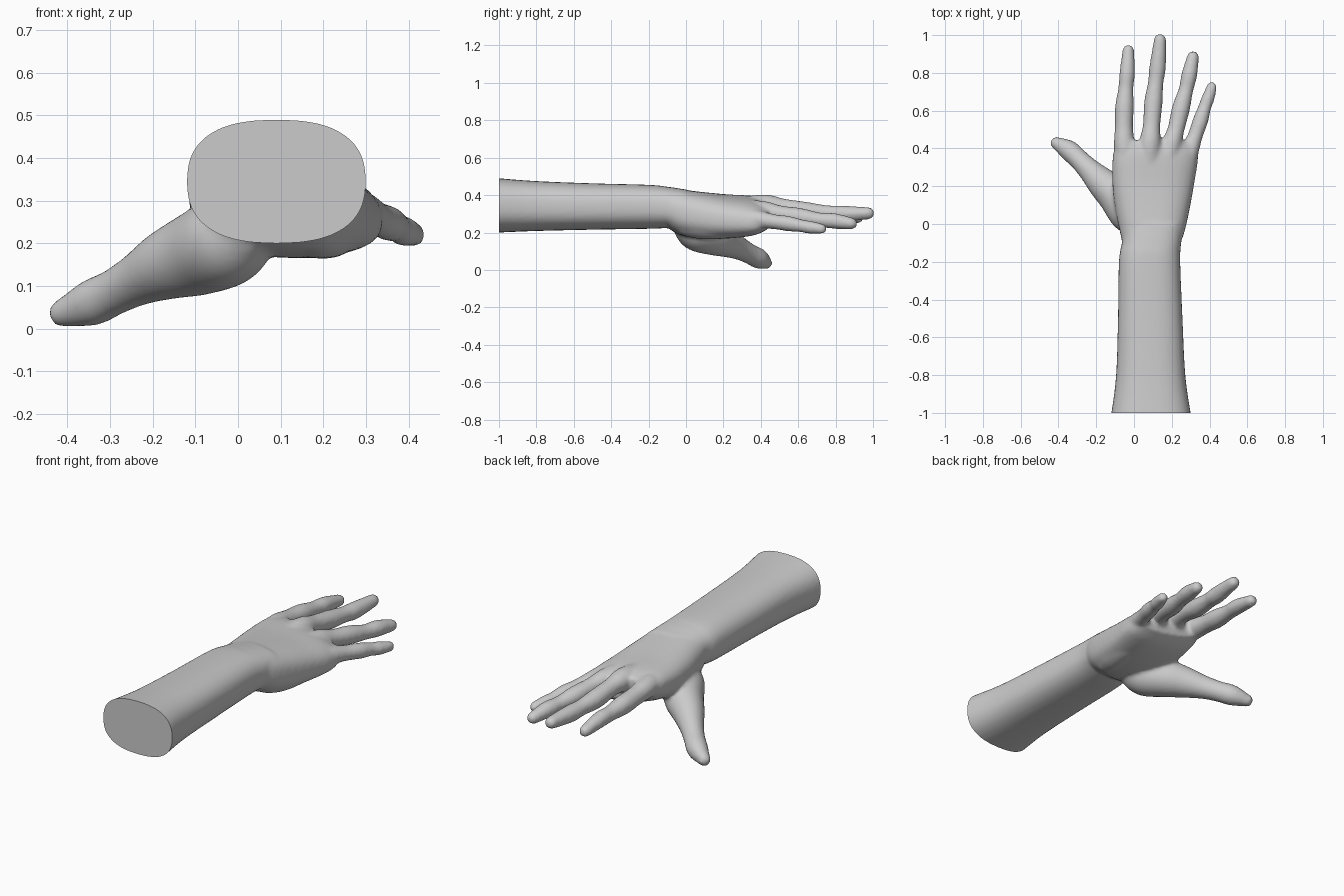
import bpy, bmesh, math
from mathutils import Vector

cube = bpy.data.objects.get("Cube")
if cube:
    bpy.data.objects.remove(cube)

skin = bpy.data.materials.new("plain_grey")
skin.use_nodes = True
GREY = (0.6, 0.6, 0.6, 1)
skin.diffuse_color = GREY
skin.node_tree.nodes["Principled BSDF"].inputs["Base Color"].default_value = GREY

SIDES = 32
bm = bmesh.new()


def spline(rows, steps=5):
    """Smooth curve through rows of numbers."""
    pts = [Vector(r) for r in rows]
    pts = [2 * pts[0] - pts[1]] + pts + [2 * pts[-1] - pts[-2]]
    out = []
    for a, b, c, d in zip(pts, pts[1:], pts[2:], pts[3:]):
        for i in range(steps):
            t = i / steps
            out.append(0.5 * (2 * b + (c - a) * t + (2 * a - 5 * b + 4 * c - d) * t**2
                              + (3 * b - a - 3 * c + d) * t**3))
    return out + [pts[-2]]


def skin_rings(rings):
    """Closed tube through rings of points."""
    loops = [[bm.verts.new(p) for p in ring] for ring in rings]
    for a, b in zip(loops, loops[1:]):
        for i in range(SIDES):
            j = (i + 1) % SIDES
            bm.faces.new((a[i], a[j], b[j], b[i]))
    bm.faces.new(loops[0][::-1])
    bm.faces.new(loops[-1])


def oval(cx, y, cz, w, h, tilt, power):
    ring = []
    for i in range(SIDES):
        a = math.tau * i / SIDES
        c, s = math.cos(a), math.sin(a)
        x = w * math.copysign(abs(c) ** (2 / power), c)
        z = h * math.copysign(abs(s) ** (2 / power), s)
        ring.append((cx + x, y, cz + z + x * tilt))
    return ring


def body(rows, power):
    """Loft from rows of y, left edge, right edge, bottom, top, tilt."""
    skin_rings([oval((l + r) / 2, y, (b + t) / 2, (r - l) / 2, (t - b) / 2, k, power)
                for y, l, r, b, t, k in spline(rows)])


def digit(rows):
    """Round tube from rows of x, y, z, radius, with a rounded tip."""
    path = spline(rows)
    rings = []
    for i, p in enumerate(path):
        q, o = path[min(i + 1, len(path) - 1)], path[max(i - 1, 0)]
        turn = (q - o).xyz.to_track_quat('Z', 'Y')
        rings.append([p.xyz + turn @ Vector((math.cos(a) * p.w, math.sin(a) * p.w, 0))
                      for a in (math.tau * k / SIDES for k in range(SIDES))])
    tip, r = path[-1].xyz, path[-1].w
    ahead = turn @ Vector((0, 0, r))
    for a in (0.4, 0.8, 1.2):
        rings.append([tip + (v - tip) * math.cos(a) + ahead * math.sin(a) for v in rings[len(path) - 1]])
    skin_rings(rings)


# Forearm
body([(-1.05, -.13, .31, .2, .495, 0), (-1, -.12, .3, .2, .49, 0),
      (-.8, -.095, .272, .208, .475, 0), (-.5, -.085, .257, .215, .463, 0),
      (-.2, -.08, .245, .22, .455, 0), (-.1, -.064, .25, .225, .445, 0),
      (0, -.05, .26, .24, .43, 0)], 2.5)

# Palm
body([(-.13, -.055, .235, .25, .44, 0), (-.04, -.075, .268, .19, .432, 0),
      (.08, -.10, .295, .168, .417, -.04), (.22, -.115, .32, .172, .4, -.1),
      (.36, -.112, .34, .195, .385, -.16), (.44, -.09, .32, .235, .36, -.2)], 2.5)

# Four fingers, each running from inside the palm to the tip
digit([(-.03, .25, .325, .05), (-.05, .4, .335, .056), (-.053, .52, .325, .048),
       (-.05, .62, .315, .05), (-.043, .72, .305, .04), (-.036, .8, .3, .041), (-.03, .92, .28, .031)])
digit([(.08, .25, .335, .05), (.085, .42, .345, .058), (.093, .52, .335, .046),
       (.102, .64, .315, .049), (.115, .75, .305, .041), (.125, .83, .3, .044), (.138, .975, .303, .033)])
digit([(.16, .25, .325, .05), (.195, .41, .315, .054), (.222, .5, .3, .045),
       (.248, .61, .283, .048), (.275, .71, .268, .039), (.293, .79, .262, .042), (.312, .885, .248, .032)])
digit([(.23, .22, .3, .05), (.285, .36, .275, .05), (.325, .47, .258, .04),
       (.353, .55, .247, .041), (.375, .62, .235, .034), (.39, .66, .228, .035), (.412, .725, .22, .028)])

# Thumb with its fleshy base
digit([(.03, -.02, .25, .07), (-.02, .05, .21, .105), (-.09, .145, .178, .1),
       (-.165, .215, .15, .083), (-.235, .285, .115, .062), (-.29, .34, .086, .054),
       (-.345, .39, .06, .054), (-.41, .428, .037, .034)])

# Heel of the palm on the little finger side
digit([(.17, -.02, .255, .07), (.19, .08, .25, .085), (.215, .2, .25, .083), (.235, .3, .25, .06)])

mesh = bpy.data.meshes.new("hand_and_forearm")
bmesh.ops.recalc_face_normals(bm, faces=bm.faces)
bm.to_mesh(mesh)
bm.free()
hand = bpy.data.objects.new("hand_and_forearm", mesh)
bpy.context.collection.objects.link(hand)
bpy.context.view_layer.objects.active = hand
hand.select_set(True)

# Fuse the parts into one soft surface
fuse = hand.modifiers.new("fuse", 'REMESH')
fuse.mode = 'VOXEL'
fuse.voxel_size = 0.01
soft = hand.modifiers.new("soften", 'SMOOTH')
soft.factor = 0.5
soft.iterations = 9
for name in ("fuse", "soften"):
    bpy.ops.object.modifier_apply(modifier=name)

# Cut the forearm end flat
bm = bmesh.new()
bm.from_mesh(hand.data)
bmesh.ops.bisect_plane(bm, geom=bm.verts[:] + bm.edges[:] + bm.faces[:],
                       plane_co=(0, -1, 0), plane_no=(0, -1, 0), clear_outer=True)
bmesh.ops.holes_fill(bm, edges=[e for e in bm.edges if e.is_boundary], sides=0)
bmesh.ops.recalc_face_normals(bm, faces=bm.faces)
bm.to_mesh(hand.data)
bm.free()

hand.data.materials.clear()
hand.data.materials.append(skin)
bpy.ops.object.shade_smooth_by_angle(angle=math.radians(40))
